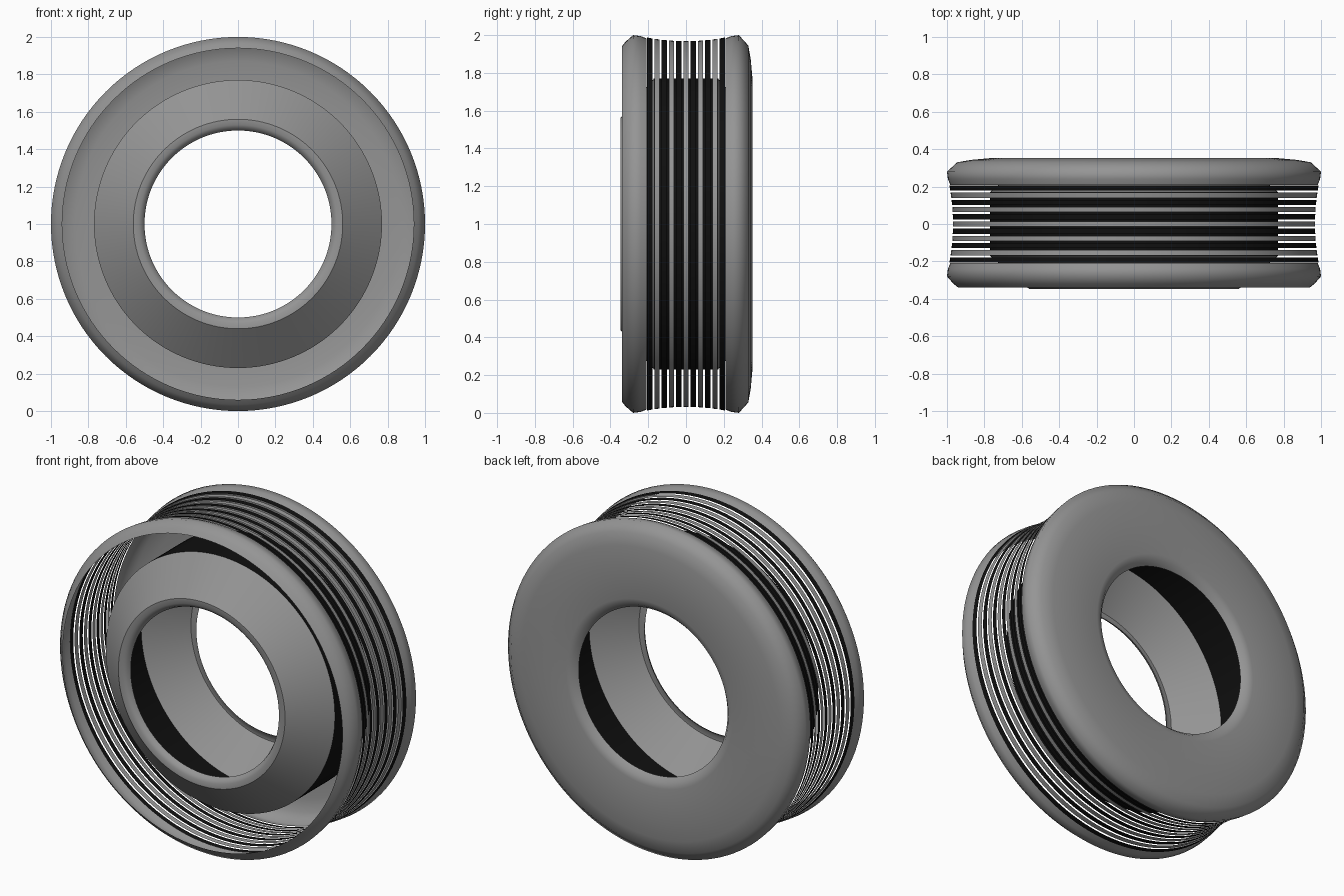
import bpy, bmesh, math
from mathutils import Vector, Matrix

cube = bpy.data.objects.get("Cube")
if cube:
    bpy.data.objects.remove(cube, do_unlink=True)

SEGMENTS = 128


def make_material(name, value):
    mat = bpy.data.materials.new(name)
    mat.use_nodes = True
    colour = (value, value, value, 1)
    mat.diffuse_color = colour
    bsdf = mat.node_tree.nodes["Principled BSDF"]
    bsdf.inputs["Base Color"].default_value = colour
    bsdf.inputs["Roughness"].default_value = 0.6
    return mat


grey = make_material("mid grey", 0.3)
black = make_material("black", 0.005)


def lathe(name, profile, mat, sharp_angle=60):
    """Turn a (radius, y) profile around the y axis, wheel centre at z = 1."""
    bm = bmesh.new()
    verts = [bm.verts.new((r, y, 0)) for r, y in profile]
    edges = [bm.edges.new(pair) for pair in zip(verts, verts[1:])]
    bmesh.ops.spin(bm, geom=verts + edges, cent=(0, 0, 0), axis=(0, 1, 0),
                   angle=math.tau, steps=SEGMENTS, use_merge=True)
    bmesh.ops.remove_doubles(bm, verts=bm.verts, dist=1e-5)
    # The profiles run front to back, so outward means right of the path
    bm.normal_update()
    bm.faces.ensure_lookup_table()
    face = bm.faces[0]
    centre = face.calc_center_median()
    radial = Vector((centre.x, 0, centre.z)).normalized()
    along = Vector((profile[1][0] - profile[0][0], profile[1][1] - profile[0][1]))
    outward = radial * along.y - Vector((0, 1, 0)) * along.x
    if face.normal.dot(outward) < 0:
        bmesh.ops.reverse_faces(bm, faces=bm.faces)
    mesh = bpy.data.meshes.new(name)
    bm.to_mesh(mesh)
    bm.free()
    mesh.materials.append(mat)
    obj = bpy.data.objects.new(name, mesh)
    obj.location.z = 1
    bpy.context.collection.objects.link(obj)
    bpy.ops.object.select_all(action="DESELECT")
    obj.select_set(True)
    bpy.context.view_layer.objects.active = obj
    bpy.ops.object.shade_smooth_by_angle(angle=math.radians(sharp_angle))
    return obj


# Open front rim
lathe("front_rim", [(0.94, -0.34), (0.965, -0.32), (1.0, -0.28),
                    (0.995, -0.24), (0.982, -0.208)], grey)

# Back rim and the disc that closes the back, with a rolled hole edge
lathe("back_disc", [(0.982, 0.208), (0.995, 0.24), (1.0, 0.28), (0.945, 0.33),
                    (0.87, 0.343), (0.77, 0.352), (0.56, 0.352),
                    (0.525, 0.344), (0.5, 0.315)], grey)

# Hollow hub: sloped front and back shells joined by a black drum
lathe("hub_front", [(0.5, -0.315), (0.51, -0.335), (0.53, -0.347),
                    (0.56, -0.348), (0.77, -0.17)], grey, 35)
lathe("hub_drum", [(0.77, -0.17), (0.77, 0.17)], black)
lathe("hub_back", [(0.77, 0.17), (0.56, 0.348)], grey)

# Thin tread bands, alternately black and grey, slightly waisted
BANDS = 11
PITCH = 0.0385
HALF_WIDTH = 0.014


def waist(y):
    return 0.968 + 0.45 * y * y


for i in range(BANDS):
    y = (i - BANDS // 2) * PITCH
    ends = (y - HALF_WIDTH, y + HALF_WIDTH)
    kind, mat = ("black", black) if i % 2 == 0 else ("grey", grey)
    lathe(f"{kind}_band_{i + 1}", [(waist(e), e) for e in ends], mat)
